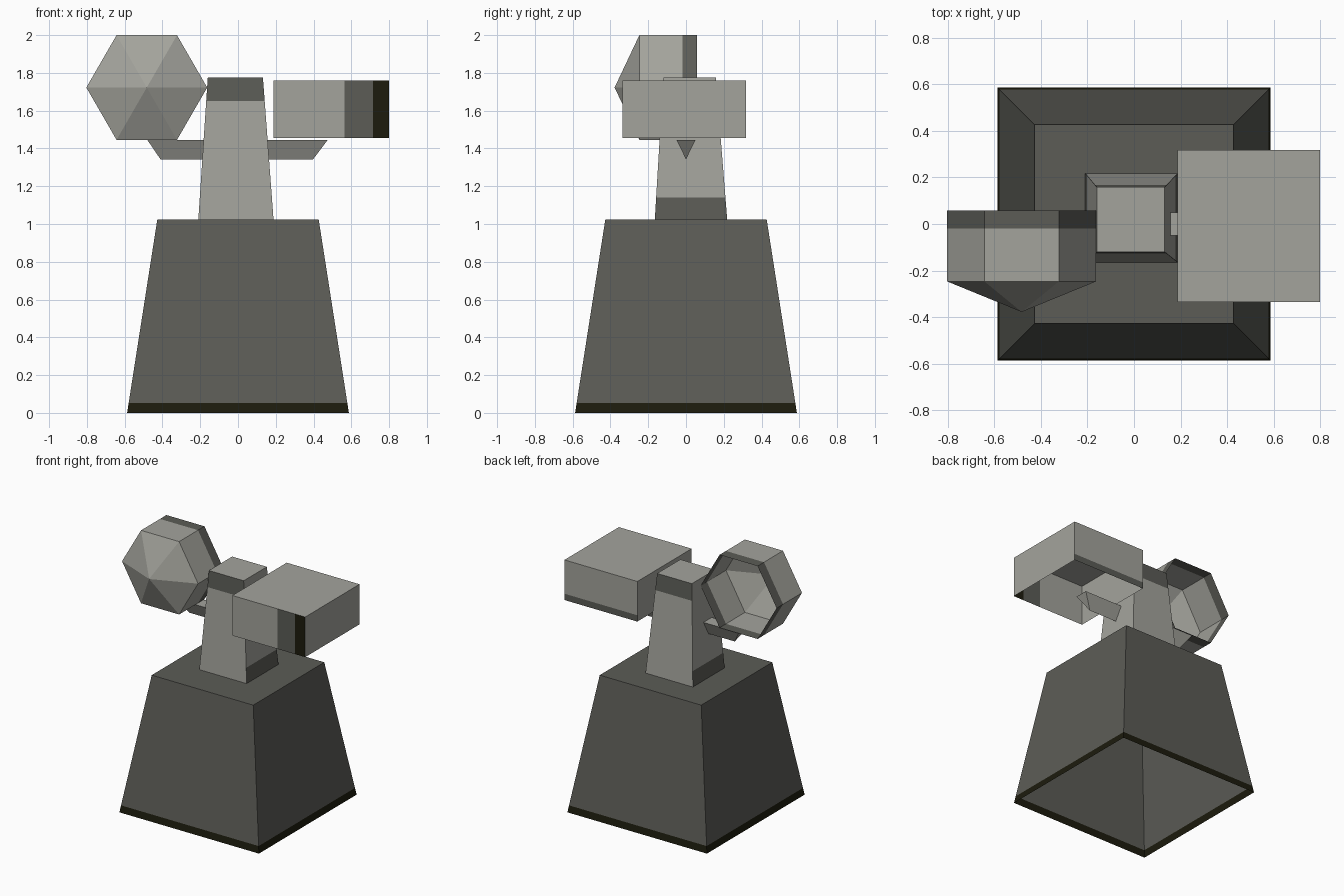
import bpy, bmesh, math
from mathutils import Vector

if "Cube" in bpy.data.objects:
    bpy.data.objects.remove(bpy.data.objects["Cube"])


def material(name, rgb):
    m = bpy.data.materials.new(name)
    m.diffuse_color = (*rgb, 1.0)
    m.use_nodes = True
    m.node_tree.nodes["Principled BSDF"].inputs["Base Color"].default_value = m.diffuse_color
    return m


LIGHT, DARK, BLACK = 0, 1, 2
MATS = [material("light_grey", (0.37, 0.37, 0.335)),
        material("dark_grey", (0.106, 0.107, 0.094)),
        material("olive_black", (0.0115, 0.011, 0.004))]


def rect(x0, x1, y0, y1, z):
    return [(x0, y0, z), (x1, y0, z), (x1, y1, z), (x0, y1, z)]


def loft(name, rings, cuts=(), rule=None, cap_start=False):
    """Skin rings of points, cap the last one, cut colour lines, paint faces by rule."""
    bm = bmesh.new()
    loops = [[bm.verts.new(p) for p in ring] for ring in rings]
    for a, b in zip(loops, loops[1:]):
        n = len(a)
        for i in range(n):
            j = (i + 1) % n
            if len(b) == 1:
                bm.faces.new((a[i], a[j], b[0]))
            else:
                bm.faces.new((a[i], a[j], b[j], b[i]))
    if len(loops[-1]) > 2:
        bm.faces.new(loops[-1])
    if cap_start:
        bm.faces.new(loops[0][::-1])
    for axis, value in cuts:
        co, no = Vector((0, 0, 0)), Vector((0, 0, 0))
        co[axis], no[axis] = value, 1.0
        bmesh.ops.bisect_plane(bm, geom=bm.verts[:] + bm.edges[:] + bm.faces[:],
                               plane_co=co, plane_no=no)
    bmesh.ops.recalc_face_normals(bm, faces=bm.faces)
    bm.normal_update()
    for f in bm.faces:
        f.material_index = rule(f.calc_center_median(), f.normal) if rule else LIGHT
    mesh = bpy.data.meshes.new(name)
    bm.to_mesh(mesh)
    bm.free()
    for m in MATS:
        mesh.materials.append(m)
    obj = bpy.data.objects.new(name, mesh)
    bpy.context.collection.objects.link(obj)
    return obj


# Tapered base, open underneath, with a black band at the foot
loft("base", [rect(-.587, .587, -.587, .587, 0), rect(-.427, .427, -.427, .427, 1.025)],
     cuts=[(2, .052)], rule=lambda c, n: BLACK if c.z < .052 else DARK)


# Column: dark at the top of front and back, dark at the foot of the sides
def column_rule(c, n):
    if abs(n.y) > .7 and c.z > 1.65:
        return DARK
    if abs(n.x) > .7 and c.z < 1.14:
        return DARK
    return LIGHT


loft("column", [rect(-.21, .188, -.165, .218, 1.025), rect(-.16, .132, -.12, .158, 1.775)],
     cuts=[(2, 1.14), (2, 1.65)], rule=column_rule)

# Cross bar: triangular section with slanted ends
bar_bottom = [(-.41, 0, 1.342), (.397, 0, 1.342)]
bar = bmesh.new()
lo = [bar.verts.new(p) for p in bar_bottom]
hi = [bar.verts.new(p) for p in rect(-.48, .475, -.05, .05, 1.445)]
for face in ((lo[0], lo[1], hi[1], hi[0]), (lo[1], lo[0], hi[3], hi[2]),
             (lo[1], hi[2], hi[1]), (lo[0], hi[0], hi[3]), hi):
    bar.faces.new(face)
bmesh.ops.recalc_face_normals(bar, faces=bar.faces)
bar_mesh = bpy.data.meshes.new("cross_bar")
bar.to_mesh(bar_mesh)
bar.free()
bar_mesh.materials.append(MATS[LIGHT])
bpy.context.collection.objects.link(bpy.data.objects.new("cross_bar", bar_mesh))


# Right box, open underneath: striped front, dark lower edge at the back
def box_rule(c, n):
    if n.y < -.7 and c.x > .565:
        return BLACK if c.x > .715 else DARK
    if n.y > .7 and c.z < 1.503:
        return DARK
    return LIGHT


loft("box_head", [rect(.187, .80, -.335, .318, 1.455), rect(.187, .80, -.335, .318, 1.76)],
     cuts=[(0, .565), (0, .715), (2, 1.503)], rule=box_rule)


# Left hexagonal head, open at the back, with a pointed front
def hexagon(y):
    return [(-.483 + .32 * math.cos(k * math.pi / 3), y,
             1.7225 + .32 * math.sin(k * math.pi / 3)) for k in range(6)]


loft("hexagon_head", [hexagon(.058), hexagon(-.019), hexagon(-.247), [(-.483, -.378, 1.7225)]],
     rule=lambda c, n: DARK if c.y > -.019 else LIGHT)
